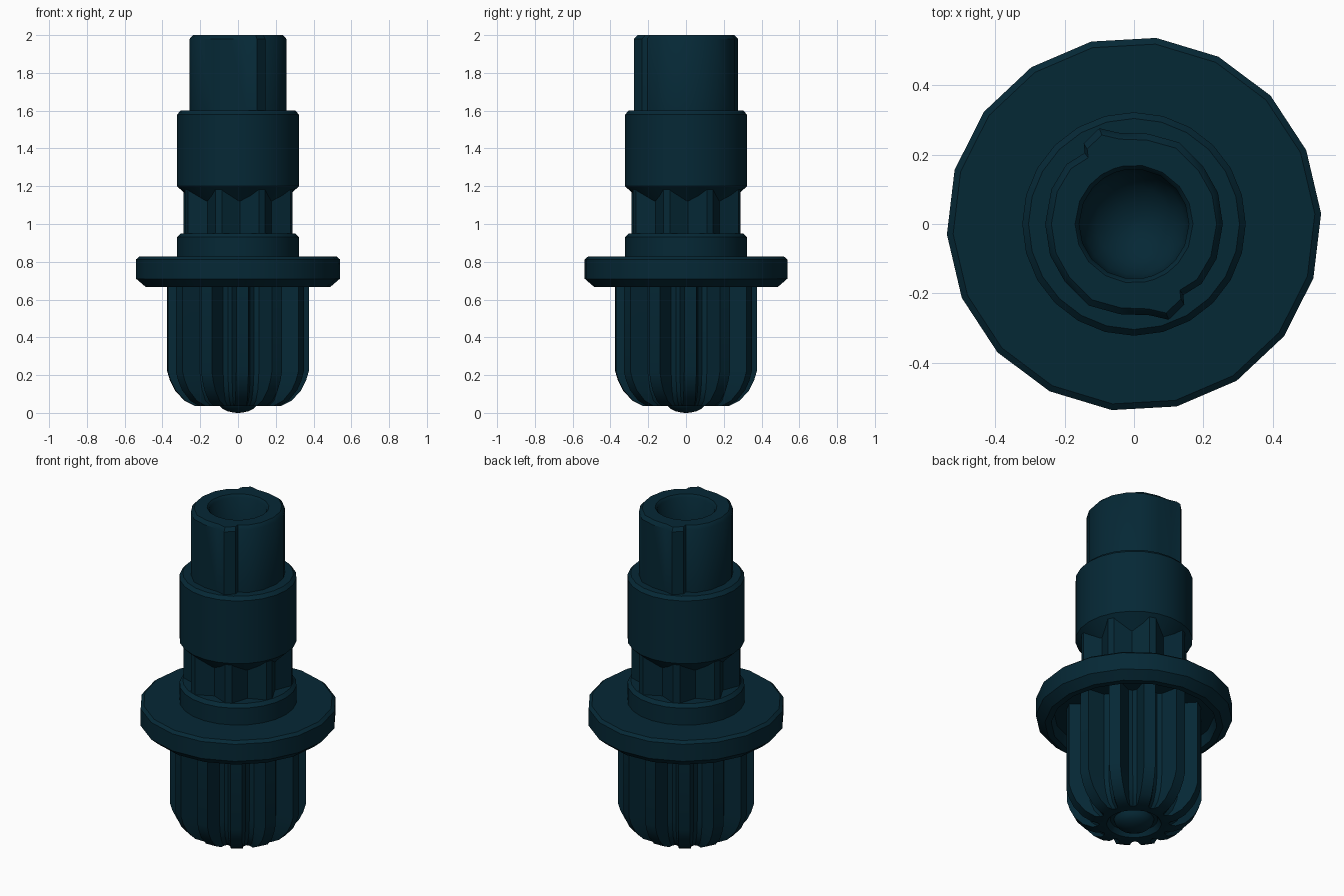
import bpy, bmesh, math

if "Cube" in bpy.data.objects:
    bpy.data.objects.remove(bpy.data.objects["Cube"])

mat = bpy.data.materials.new("dark teal")
mat.diffuse_color = (0.0016, 0.021, 0.036, 1)
mat.use_nodes = True
mat.node_tree.nodes["Principled BSDF"].inputs["Base Color"].default_value = mat.diffuse_color


def loft(name, rings, angle=32):
    """Skin a stack of equal-length rings and cap both ends."""
    bm = bmesh.new()
    vs = [[bm.verts.new(p) for p in r] for r in rings]
    n = len(vs[0])
    for a, b in zip(vs, vs[1:]):
        for i in range(n):
            j = (i + 1) % n
            bm.faces.new((a[i], a[j], b[j], b[i]))
    bm.faces.new(vs[0])
    bm.faces.new(vs[-1])
    bmesh.ops.recalc_face_normals(bm, faces=bm.faces)
    me = bpy.data.meshes.new(name)
    bm.to_mesh(me)
    bm.free()
    me.materials.append(mat)
    ob = bpy.data.objects.new(name, me)
    bpy.context.collection.objects.link(ob)
    bpy.context.view_layer.objects.active = ob
    ob.select_set(True)
    bpy.ops.object.shade_smooth_by_angle(angle=math.radians(angle))
    ob.select_set(False)
    return ob


def polar(r, deg, z):
    a = math.radians(deg)
    return (r * math.cos(a), r * math.sin(a), z)


def lathe(name, profile, sides=24, offset=0.0):
    return loft(name, [[polar(r, offset + 360 * i / sides, z) for i in range(sides)]
                       for r, z in profile])


# Finned grip: twelve narrow fins with deep valleys, rounding in at the foot
def fin_ring(outer, valley, z):
    ring = []
    w = math.degrees(math.asin(0.032 / outer))
    for k in range(12):
        c = 30 * k + 3.5
        for r, d in ((outer, -w), (outer, w), (valley + 0.012, 10),
                     (valley, 15), (valley + 0.012, 20)):
            ring.append(polar(r, c + d, z))
    return ring


grip = [(0.375, 0.265, 0.735), (0.375, 0.265, 0.22), (0.36, 0.26, 0.17), (0.335, 0.25, 0.12),
        (0.285, 0.225, 0.065), (0.23, 0.19, 0.037)]
rings = [fin_ring(*g) for g in grip]
for r, z in ((0.15, 0.037), (0.13, 0.065)):
    rings.append([polar(r, math.degrees(math.atan2(p[1], p[0])), z) for p in rings[5]])
loft("finned_grip", rings)

# Rounded button at the foot
lathe("foot_button", [(0.11 * math.cos(t), 0.065 - 0.065 * math.sin(t))
                      for t in (0, 0.35, 0.7, 1.05, 1.35, 1.53)])

# Wide flange, hollow underneath
lathe("flange", [(0.24, 0.73), (0.44, 0.73), (0.455, 0.667), (0.49, 0.667), (0.54, 0.71),
                 (0.54, 0.813), (0.522, 0.828), (0.24, 0.828)], 18, 3.2)

# Low collar above the flange
lathe("lower_collar", [(0.322, 0.82), (0.322, 0.93), (0.304, 0.95), (0.15, 0.95)])

# Neck with eight flat-topped ribs and V-shaped valleys
neck = []
for k in range(8):
    c = 25 + 45 * k
    neck += [(0.302, c - 3.5), (0.302, c + 3.5), (0.24, c + 22.5)]
loft("ribbed_neck", [[polar(r, d, z) for r, d in neck] for z in (0.94, 1.22)], 30)

# Upper collar, tapered underneath so it meets the ribs in points
lathe("upper_collar", [(0.20, 1.08), (0.322, 1.20), (0.322, 1.58), (0.304, 1.60), (0.15, 1.60)])

# Top shaft with two opposed stop ridges and a round-bottomed socket
half = [(-0.142, 0.205), (-0.145, 0.232), (-0.10, 0.276), (-0.045, 0.263), (0.04, 0.26),
        (0.13, 0.235), (0.20, 0.165), (0.242, 0.09), (0.256, 0.0), (0.238, -0.10),
        (0.195, -0.172)]
cam = half + [(-x, -y) for x, y in half]
rings = [[(x * s, y * s, z) for x, y in cam] for s, z in ((1, 1.59), (1, 1.98), (0.93, 2.0))]
socket = [(0.17, 2.0), (0.158, 1.985), (0.158, 1.78)]
socket += [(0.158 * math.cos(t), 1.78 - 0.158 * math.sin(t)) for t in (0.4, 0.8, 1.2, 1.5)]
for r, z in socket:
    rings.append([polar(r, math.degrees(math.atan2(y, x)), z) for x, y in cam])
loft("socket_shaft", rings, 42)
